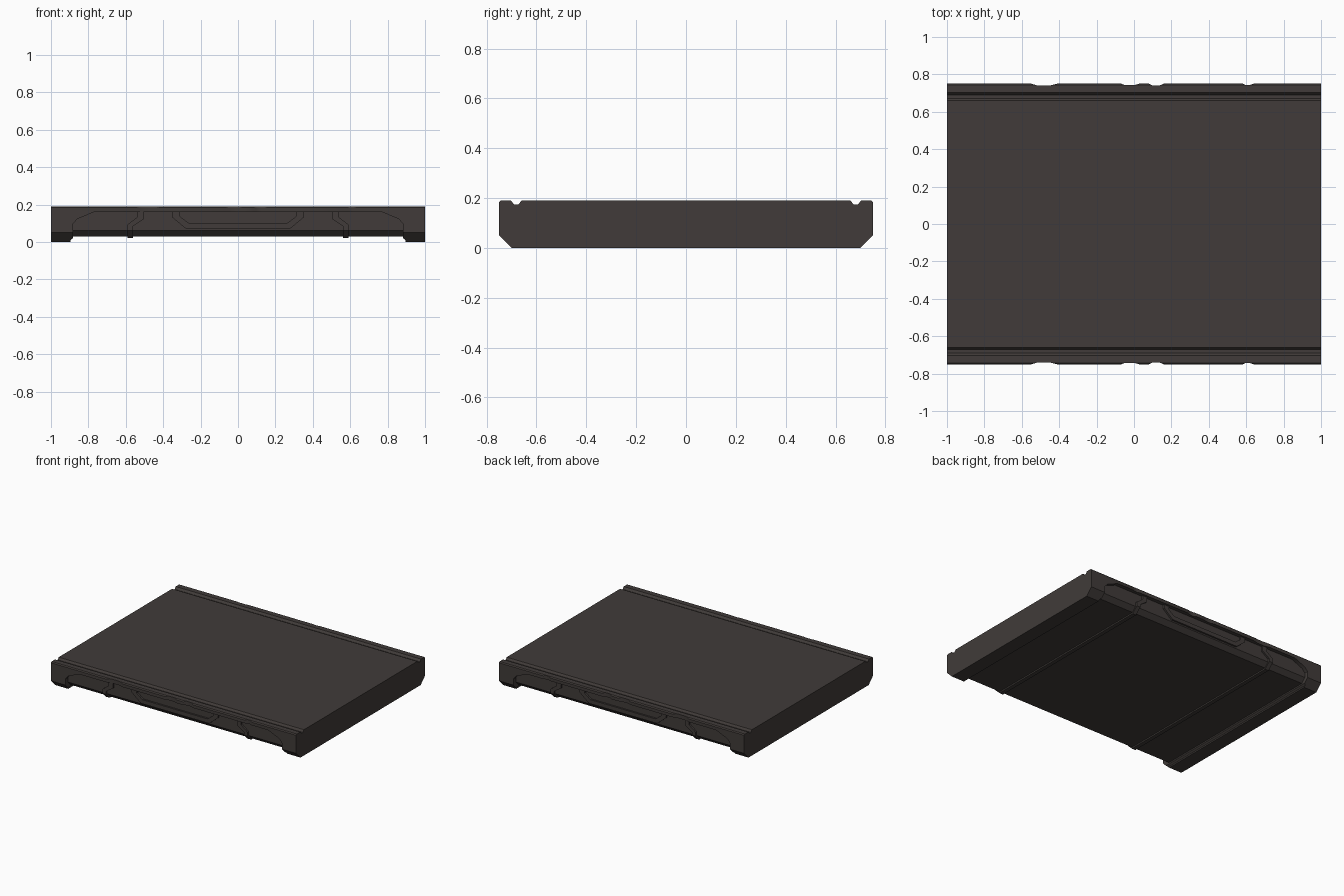
import bpy, bmesh, math
from mathutils import Vector

if "Cube" in bpy.data.objects:
    bpy.data.objects.remove(bpy.data.objects["Cube"])

mat = bpy.data.materials.new("dark brown grey")
mat.diffuse_color = (0.052, 0.044, 0.041, 1)
mat.use_nodes = True
mat.node_tree.nodes["Principled BSDF"].inputs["Base Color"].default_value = mat.diffuse_color


def prism(name, pts, axis, a, b):
    """Extrude a closed 2D outline along x, y or z from a to b."""
    place = {"x": lambda p, t: (t, p[0], p[1]),
             "y": lambda p, t: (p[0], t, p[1]),
             "z": lambda p, t: (p[0], p[1], t)}[axis]
    bm = bmesh.new()
    face = bm.faces.new([bm.verts.new(place(p, a)) for p in pts])
    ext = bmesh.ops.extrude_face_region(bm, geom=[face])["geom"]
    move = Vector(place((0, 0), b - a))
    bmesh.ops.translate(bm, vec=move, verts=[v for v in ext if isinstance(v, bmesh.types.BMVert)])
    bmesh.ops.recalc_face_normals(bm, faces=bm.faces)
    me = bpy.data.meshes.new(name)
    bm.to_mesh(me)
    bm.free()
    me.materials.append(mat)
    ob = bpy.data.objects.new(name, me)
    bpy.context.collection.objects.link(ob)
    return ob


def mirrored(half):
    """Complete a half outline (first coordinate positive) by mirroring."""
    return half + [(-u, v) for u, v in reversed(half)]


def cut(target, cutter):
    cutter.hide_render = True
    mod = target.modifiers.new("cut", "BOOLEAN")
    mod.operation = "DIFFERENCE"
    mod.solver = "EXACT"
    mod.object = cutter
    bpy.context.view_layer.objects.active = target
    bpy.ops.object.modifier_apply(modifier=mod.name)
    bpy.data.objects.remove(cutter)


# Outer shell: side profile with chamfered bottom and a groove along each long edge
shell = prism("outer_shell", mirrored([
    (0.70, 0), (0.75, 0.05), (0.75, 0.183), (0.743, 0.19), (0.703, 0.19),
    (0.69, 0.175), (0.672, 0.175), (0.66, 0.19)]), "x", -1, 1)

# Arched opening through the shell leaves end rails and a top lip
cut(shell, prism("arch_cutter", mirrored([
    (0.895, -0.1), (0.895, 0.01), (0.883, 0.02), (0.883, 0.095),
    (0.86, 0.122), (0.77, 0.16)]), "y", -1, 1))

# Worn nicks in the lip
for s in (-1, 1):
    for x, w, d in ((-0.48, 0.07, 0.010), (-0.02, 0.05, 0.008),
                    (0.12, 0.04, 0.010), (0.61, 0.03, 0.006)):
        cut(shell, prism("nick_cutter", [
            (x - w, s * 0.76), (x - w, s * 0.7505), (x - w * 0.5, s * (0.75 - d)),
            (x + w * 0.4, s * (0.75 - d)), (x + w, s * 0.7505), (x + w, s * 0.76)],
            "z", 0.1, 0.3))

# Recessed core inside the arch
prism("recessed_core", mirrored([
    (0.69, 0.03), (0.722, 0.062), (0.722, 0.168)]), "x", -0.92, 0.92)

for m in (-1, 1):
    # Ribs wrapping under the core
    prism("underside_rib", mirrored([
        (0.692, 0.02), (0.735, 0.062), (0.735, 0.085)]), "x", m * 0.562, m * 0.592)
    for s in (-1, 1):
        # Bent upper part of each rib on the front and back
        prism("rib_bracket", [(m * x, z) for x, z in (
            (0.562, 0.075), (0.592, 0.075), (0.592, 0.092), (0.54, 0.132),
            (0.54, 0.165), (0.505, 0.165), (0.505, 0.122), (0.562, 0.083))],
            "y", s * 0.70, s * 0.735)

# Centre tray-shaped trim on the front and back
for s in (-1, 1):
    prism("centre_trim", mirrored([
        (0.28, 0.072), (0.352, 0.132), (0.352, 0.165), (0.312, 0.165),
        (0.312, 0.138), (0.265, 0.102)]), "y", s * 0.70, s * 0.735)

# Smooth shading with sharp edges kept
bpy.ops.object.select_all(action="SELECT")
bpy.context.view_layer.objects.active = shell
bpy.ops.object.shade_smooth_by_angle(angle=math.radians(30))
